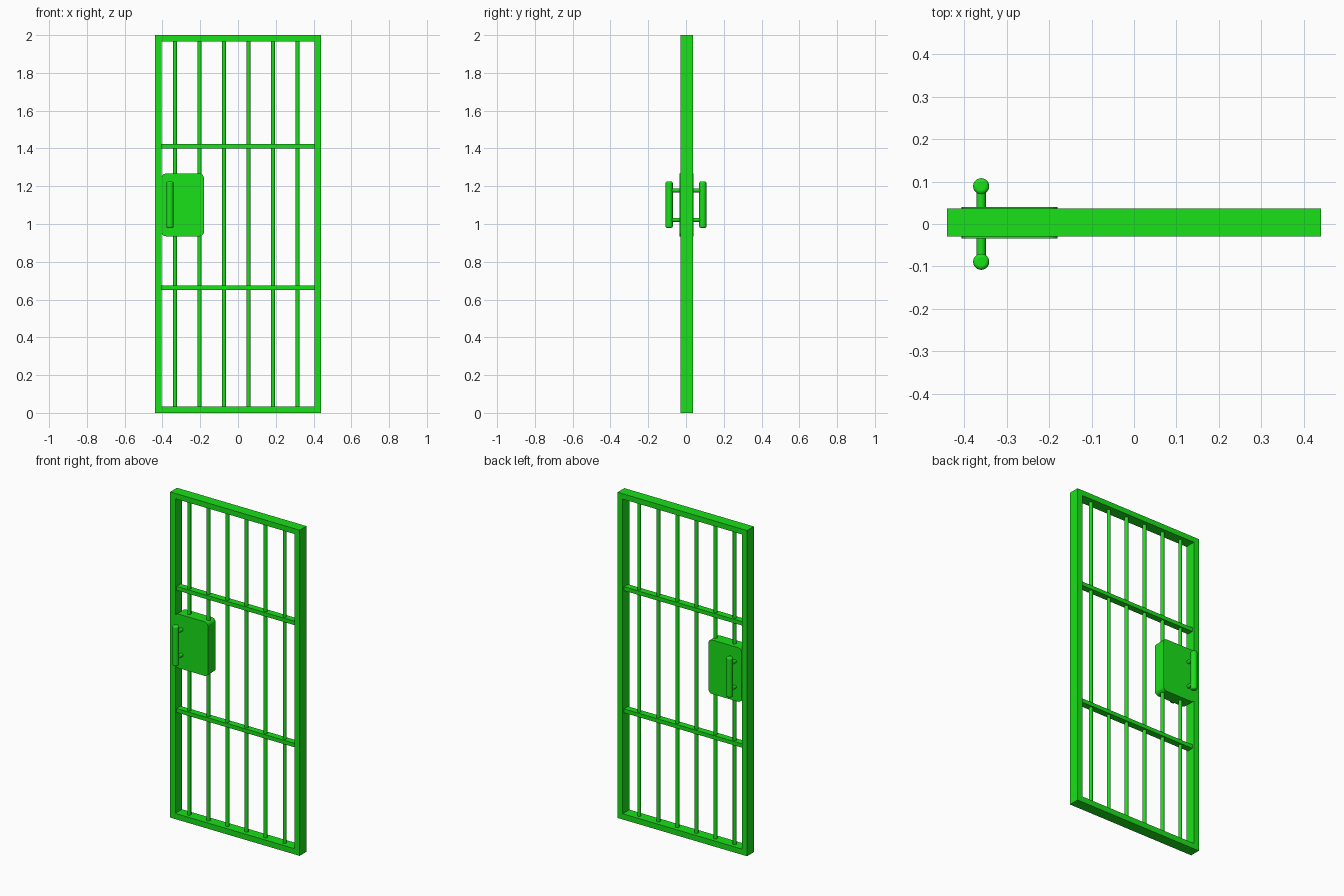
import bpy, math

if "Cube" in bpy.data.objects:
    bpy.data.objects.remove(bpy.data.objects["Cube"])

GREEN = bpy.data.materials.new("green_paint")
GREEN.diffuse_color = (0.01, 0.75, 0.01, 1)
GREEN.use_nodes = True
GREEN.node_tree.nodes["Principled BSDF"].inputs["Base Color"].default_value = GREEN.diffuse_color
YC = 0.003  # depth centre of the door leaf


def finish(ob, name, smooth=False):
    ob.name = name
    ob.data.materials.append(GREEN)
    if smooth:
        bpy.ops.object.shade_smooth_by_angle(angle=math.radians(40))
    return ob


def box(name, x0, x1, y0, y1, z0, z1):
    bpy.ops.mesh.primitive_cube_add(
        size=1, location=((x0 + x1) / 2, (y0 + y1) / 2, (z0 + z1) / 2))
    ob = bpy.context.object
    ob.scale = (x1 - x0, y1 - y0, z1 - z0)
    bpy.ops.object.transform_apply(location=False, rotation=False, scale=True)
    return finish(ob, name)


def rod(name, r, length, loc, rot=(0, 0, 0), bevel=0):
    bpy.ops.mesh.primitive_cylinder_add(
        vertices=24, radius=r, depth=length, location=loc, rotation=rot)
    ob = finish(bpy.context.object, name, True)
    if bevel:
        m = ob.modifiers.new("round_ends", 'BEVEL')
        m.width, m.segments = bevel, 3
        m.limit_method, m.angle_limit = 'ANGLE', math.radians(60)
    return ob


# Outer frame
F0, F1 = YC - 0.033, YC + 0.033
for side, s in (("left", -1), ("right", 1)):
    xs = sorted((s * 0.44, s * 0.405))
    box(f"frame_{side}", *xs, F0, F1, 0, 2)
box("frame_bottom", -0.405, 0.405, F0, F1, 0, 0.035)
box("frame_top", -0.405, 0.405, F0, F1, 1.967, 2)

# Vertical bars
for i in range(6):
    rod(f"bar_{i + 1}", 0.011, 1.94, (-0.333 + 0.1297 * i, YC, 1.0))

# Flat cross rails
for name, z in (("lower", 0.662), ("upper", 1.412)):
    box(f"cross_rail_{name}", -0.406, 0.406, YC - 0.02, YC + 0.02,
        z - 0.012, z + 0.012)

# Lock case with rounded corners
case = box("lock_case", -0.406, -0.18, YC - 0.037, YC + 0.037, 0.935, 1.267)
m = case.modifiers.new("round_corners", 'BEVEL')
m.width, m.segments = 0.025, 5
m.limit_method = 'WEIGHT'
weights = case.data.attributes.new("bevel_weight_edge", 'FLOAT', 'EDGE')
for e in case.data.edges:
    a, b = (case.data.vertices[v].co for v in e.vertices)
    weights.data[e.index].value = 1.0 if abs(a.y - b.y) > 0.01 else 0.0

# Pull handles on both faces, each on two standoffs
for side, s in (("front", -1), ("back", 1)):
    rod(f"handle_{side}", 0.019, 0.245, (-0.36, s * 0.089, 1.102), bevel=0.008)
    for level, z in (("lower", 1.022), ("upper", 1.178)):
        rod(f"standoff_{side}_{level}", 0.011, 0.06, (-0.36, s * 0.06, z),
            (math.pi / 2, 0, 0))
